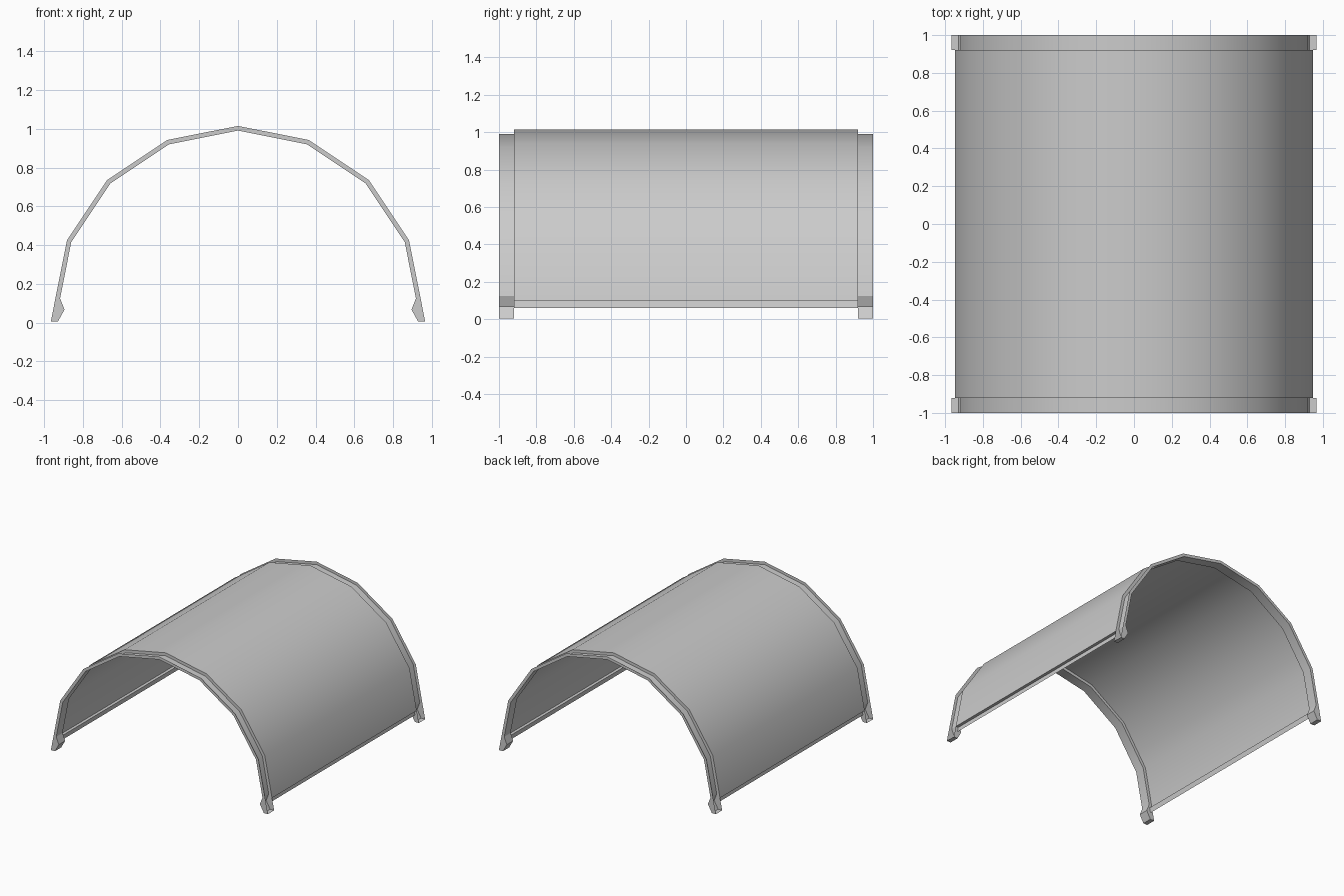
import bpy, math

if "Cube" in bpy.data.objects:
    bpy.data.objects.remove(bpy.data.objects["Cube"])

CZ = 0.06                 # height of the arch centre
R_OUT, R_IN = 0.955, 0.931
HALF, RIB = 1.0, 0.08     # half length, rib width


def arc(r):
    """Right half of the faceted arch, from the apex down to the last bend."""
    return [(r * math.sin(math.radians(a)), CZ + r * math.cos(math.radians(a)))
            for a in (0, 22.5, 45, 67.5)]


def on_line(r, z):
    """Point at height z on the lowest facet (or its extension)."""
    (x0, z0), (x1, z1) = arc(r)[-1], (r, CZ)
    return (x0 + (x1 - x0) * (z - z0) / (z1 - z0), z)


def both_sides(half):
    """Mirror a half profile into a full left-to-right profile."""
    return [(-x, z) for x, z in reversed(half[1:])] + half


def make(name, verts, faces):
    me = bpy.data.meshes.new(name)
    me.from_pydata(verts, [], faces)
    me.update()
    ob = bpy.data.objects.new(name, me)
    bpy.context.collection.objects.link(ob)
    bpy.ops.object.select_all(action='DESELECT')
    ob.select_set(True)
    bpy.context.view_layer.objects.active = ob
    bpy.ops.object.shade_smooth_by_angle(angle=math.radians(30))
    return ob


def sheet(name, profile, y0, y1):
    """Sweep an open profile along y."""
    n = len(profile)
    verts = [(x, y, z) for y in (y0, y1) for x, z in profile]
    return make(name, verts, [(i, i + 1, n + i + 1, n + i) for i in range(n - 1)])


# curved roof shell
inner_y = HALF - RIB
sheet("roof_shell", both_sides(arc(R_OUT) + [on_line(R_OUT, 0.10)]), -inner_y, inner_y)

# recessed rails along the lower edges of the shell
for side, s in (("right", 1), ("left", -1)):
    prof = [on_line(R_OUT, 0.10), on_line(R_IN, 0.10),
            on_line(R_IN, 0.06), on_line(R_OUT, 0.06)]
    prof = [(x * s, z) for x, z in prof][::s]
    sheet(side + "_rail", prof[:3] if s == 1 else prof[1:], -inner_y, inner_y)

# end ribs: channels open to the outside, ending in thickened feet
outer = both_sides(arc(R_OUT) + [on_line(R_OUT, 0.13), on_line(R_OUT, 0.07),
                                 on_line(R_OUT, 0.005)])
inner = both_sides(arc(R_IN) + [on_line(R_IN, 0.125), (0.895, 0.067), (0.93, 0.005)])
n = len(outer)
for name, y0, y1 in (("front_rib", -HALF, -inner_y), ("back_rib", inner_y, HALF)):
    verts = [(x, y, z) for y in (y0, y1) for prof in (outer, inner) for x, z in prof]
    faces = []
    for i in range(n - 1):
        faces += [(i, n + i, n + i + 1, i + 1),                       # front wall
                  (2*n + i, 2*n + i + 1, 3*n + i + 1, 3*n + i),       # back wall
                  (n + i, 3*n + i, 3*n + i + 1, n + i + 1)]           # inner face
    faces += [(0, 2*n, 3*n, n), (n - 1, 2*n - 1, 4*n - 1, 3*n - 1)]   # foot soles
    make(name, verts, faces)
